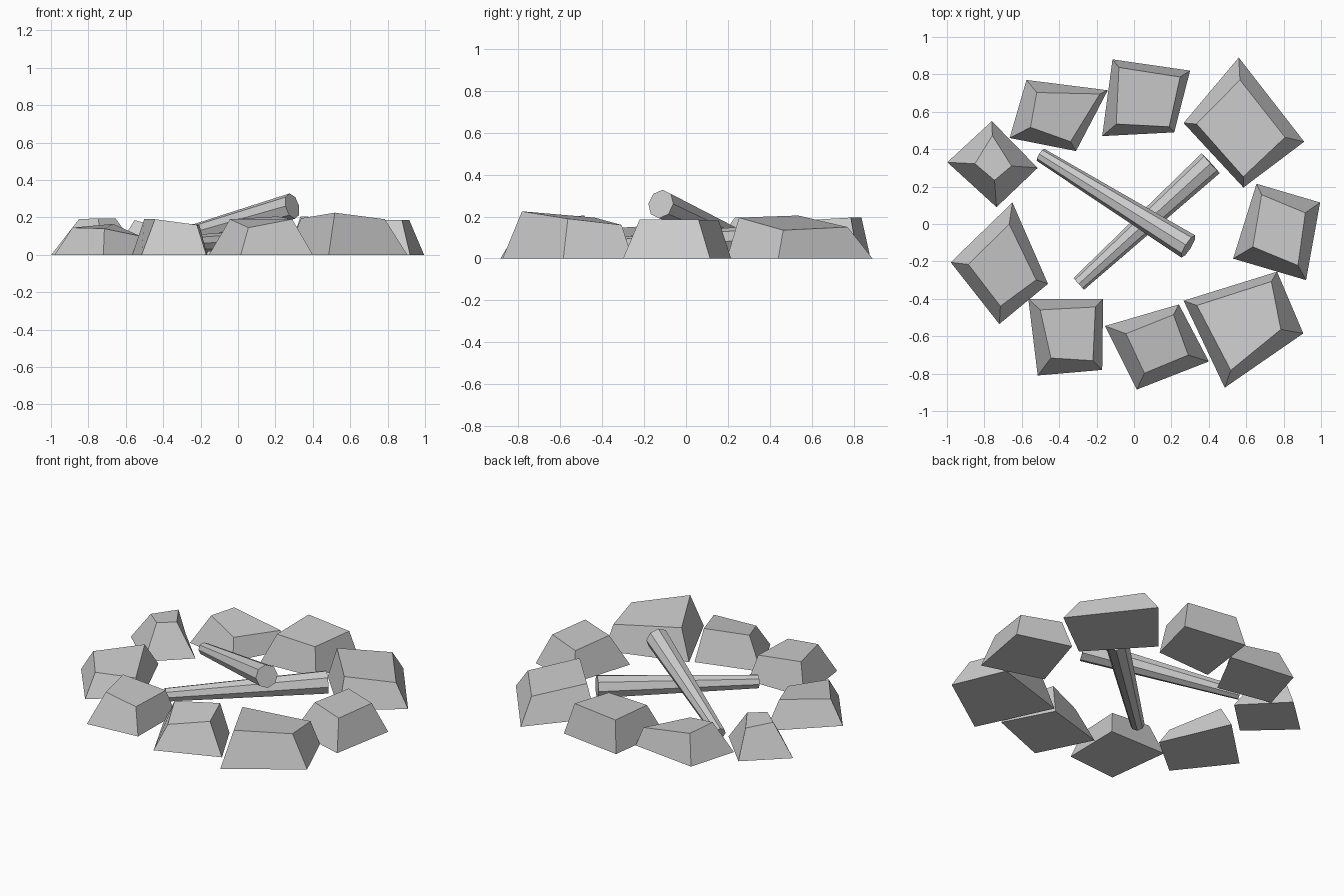
import bpy
import bmesh
from mathutils import Vector

if "Cube" in bpy.data.objects:
    bpy.data.objects.remove(bpy.data.objects["Cube"])


def finish(name, bm):
    bmesh.ops.recalc_face_normals(bm, faces=bm.faces)
    mesh = bpy.data.meshes.new(name)
    bm.to_mesh(mesh)
    bm.free()
    obj = bpy.data.objects.new(name, mesh)
    bpy.context.collection.objects.link(obj)
    return obj


def stone(name, *corners):
    """Rough block: each corner is (x, y, taper towards the centre, height)."""
    cx = sum(c[0] for c in corners) / 4
    cy = sum(c[1] for c in corners) / 4
    bm = bmesh.new()
    base = [bm.verts.new((x, y, 0)) for x, y, f, z in corners]
    top = [bm.verts.new((cx + (x - cx) * f, cy + (y - cy) * f, z))
           for x, y, f, z in corners]
    bm.faces.new(base)
    bm.faces.new(top)
    for i in range(4):
        j = (i + 1) % 4
        bm.faces.new((base[i], base[j], top[j], top[i]))
    return finish(name, bm)


def log(name, start, end, r_start, r_end):
    """Tapered eight-sided log between two points."""
    a, b = Vector(start), Vector(end)
    axis = b - a
    bm = bmesh.new()
    bmesh.ops.create_cone(bm, cap_ends=True, segments=8, radius1=r_start,
                          radius2=r_end, depth=axis.length)
    obj = finish(name, bm)
    obj.location = (a + b) / 2
    obj.rotation_euler = axis.to_track_quat('Z', 'Y').to_euler()
    return obj


# Ring of stones, clockwise from the back right
stone("stone_back_right", (.56, .89, .68, .15), (.91, .44, .69, .135),
      (.585, .195, .82, .195), (.265, .54, .78, .205))
stone("stone_right", (.655, .215, .77, .18), (.995, .115, .64, .185),
      (.92, -.30, .70, .185), (.53, -.185, .57, .185))
stone("stone_front_right", (.265, -.41, .79, .195), (.765, -.255, .81, .16),
      (.905, -.585, .60, .19), (.485, -.875, .73, .225))
stone("stone_front", (-.155, -.545, .60, .19), (.24, -.43, .75, .205),
      (.40, -.735, .60, .19), (.015, -.885, .63, .145))
stone("stone_front_left", (-.565, -.40, .70, .19), (-.165, -.40, .78, .16),
      (-.17, -.78, .73, .16), (-.515, -.81, .56, .19))
stone("stone_left", (-.65, .115, .67, .165), (-.46, -.32, .74, .10),
      (-.72, -.535, .68, .14), (-.98, -.205, .66, .145))
stone("stone_left_small", (-.76, .55, .67, .185), (-.515, .30, .41, .195),
      (-.735, .09, .37, .195), (-.998, .33, .40, .19))
stone("stone_back_left", (-.575, .77, .64, .175), (-.14, .715, .85, .12),
      (-.31, .39, .74, .13), (-.665, .46, .54, .185))
stone("stone_back", (-.115, .88, .80, .195), (.30, .82, .78, .195),
      (.215, .49, .83, .18), (-.17, .47, .67, .18))

# Two crossed logs, one resting on the other
log("lower_log", (-.295, -.32, .06), (.41, .325, .085), .042, .072)
log("upper_log", (-.50, .37, .04), (.29, -.12, .26), .038, .07)
